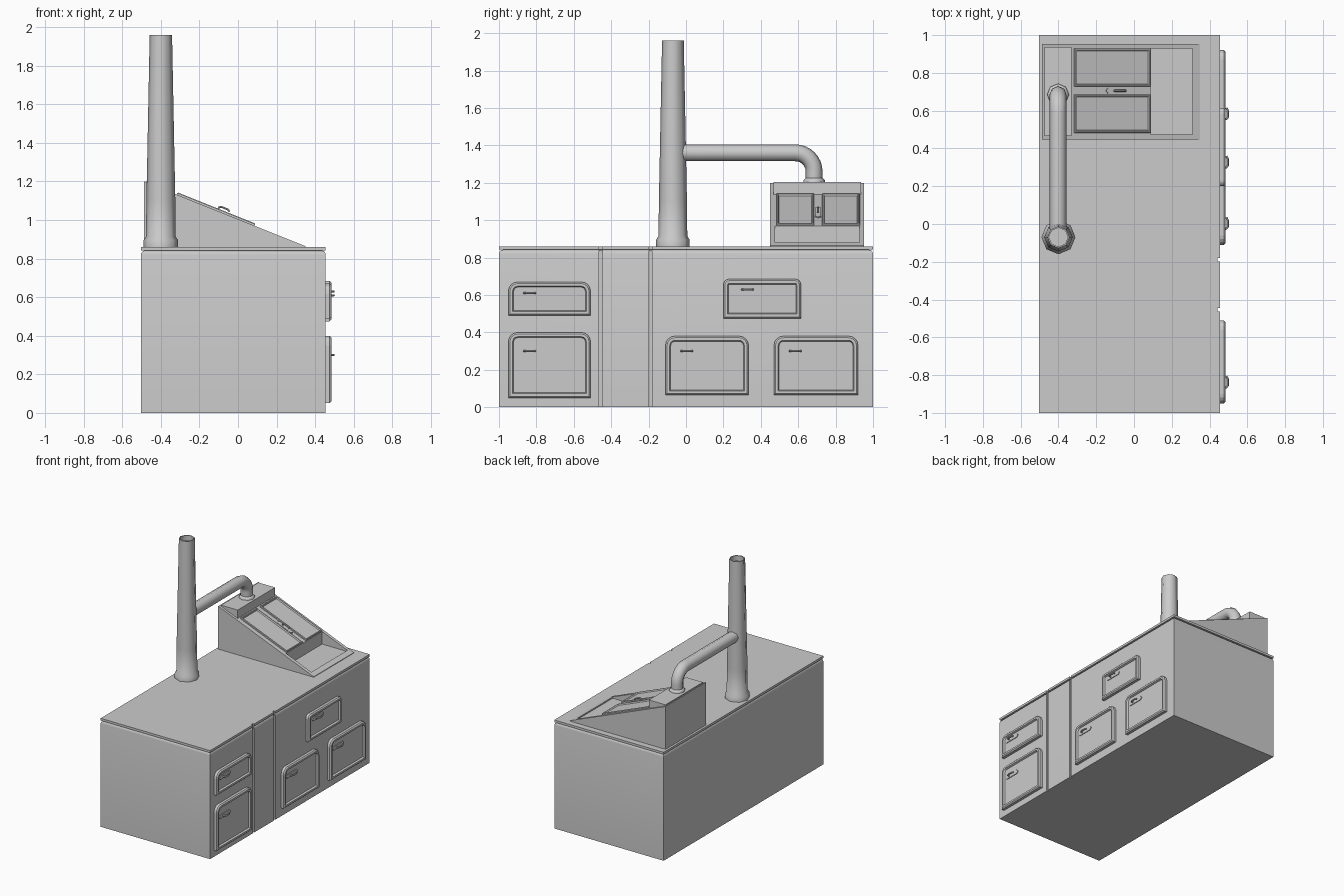
import bpy, bmesh, math
from mathutils import Matrix, Vector

if "Cube" in bpy.data.objects:
    bpy.data.objects.remove(bpy.data.objects["Cube"])

metal = bpy.data.materials.new("grey_metal")
metal.use_nodes = True
grey = (0.6, 0.6, 0.6, 1)
metal.diffuse_color = grey
metal.node_tree.nodes["Principled BSDF"].inputs["Base Color"].default_value = grey


def activate(ob):
    bpy.ops.object.select_all(action='DESELECT')
    ob.select_set(True)
    bpy.context.view_layer.objects.active = ob


def finish(name, bm, smooth=None):
    bmesh.ops.recalc_face_normals(bm, faces=bm.faces[:])
    me = bpy.data.meshes.new(name)
    bm.to_mesh(me)
    bm.free()
    ob = bpy.data.objects.new(name, me)
    bpy.context.collection.objects.link(ob)
    me.materials.append(metal)
    if smooth:
        activate(ob)
        bpy.ops.object.shade_smooth_by_angle(angle=math.radians(smooth))
    return ob


def add_box(bm, lo, hi):
    lo, hi = Vector(lo), Vector(hi)
    m = Matrix.Translation((lo + hi) / 2) @ Matrix.Diagonal((*(hi - lo), 1))
    return bmesh.ops.create_cube(bm, size=1, matrix=m)["verts"]


def box(name, lo, hi):
    bm = bmesh.new()
    add_box(bm, lo, hi)
    return finish(name, bm)


def prism(name, pts, y0, y1):
    """Extrude an xz profile along y."""
    bm = bmesh.new()
    face = bm.faces.new([bm.verts.new((x, y0, z)) for x, z in pts])
    ext = bmesh.ops.extrude_face_region(bm, geom=[face])["geom"]
    bmesh.ops.translate(bm, vec=(0, y1 - y0, 0),
                        verts=[v for v in ext if isinstance(v, bmesh.types.BMVert)])
    return finish(name, bm)


def cut(ob, cutter):
    mod = ob.modifiers.new("cut", 'BOOLEAN')
    mod.object = cutter
    mod.solver = 'EXACT'
    activate(ob)
    bpy.ops.object.modifier_apply(modifier="cut")


def lathe(name, profile, x, y, sides=8):
    """Spin a radius/height profile about a vertical axis."""
    bm = bmesh.new()
    rings = []
    for r, z in profile:
        rings.append([bm.verts.new((x + r * math.cos(2 * math.pi * i / sides),
                                    y + r * math.sin(2 * math.pi * i / sides), z))
                      for i in range(sides)])
    for a, b in zip(rings, rings[1:]):
        for i in range(sides):
            j = (i + 1) % sides
            bm.faces.new((a[i], a[j], b[j], b[i]))
    bm.faces.new(rings[0])
    bm.faces.new(rings[-1])
    return finish(name, bm, 50)


def tube(name, pts, radius, matrix=Matrix(), res=2):
    cu = bpy.data.curves.new(name, 'CURVE')
    cu.dimensions = '3D'
    cu.bevel_depth = radius
    cu.bevel_resolution = res
    cu.use_fill_caps = True
    sp = cu.splines.new('POLY')
    sp.points.add(len(pts) - 1)
    for p, co in zip(sp.points, pts):
        p.co = (*(matrix @ Vector(co)), 1)
    ob = bpy.data.objects.new(name, cu)
    bpy.context.collection.objects.link(ob)
    activate(ob)
    bpy.ops.object.convert(target='MESH')
    ob = bpy.context.object
    ob.data.materials.clear()
    ob.data.materials.append(metal)
    bpy.ops.object.shade_smooth_by_angle(angle=math.radians(50))
    return ob


def framed_panel(name, matrix, w, h, radius, depth, rim, recess):
    """Raised door with rounded top corners and a recessed centre."""
    pts = [(-w / 2, -h / 2), (w / 2, -h / 2)]
    if radius:
        for side in (0, 1):
            cx = (w / 2 - radius) * (1 - 2 * side)
            for k in range(5):
                a = math.pi / 2 * (side + k / 4)
                pts.append((cx + radius * math.cos(a), h / 2 - radius + radius * math.sin(a)))
    else:
        pts += [(w / 2, h / 2), (-w / 2, h / 2)]
    bm = bmesh.new()
    face = bm.faces.new([bm.verts.new((x, y, 0)) for x, y in pts])
    ext = bmesh.ops.extrude_face_region(bm, geom=[face])["geom"]
    top = next(f for f in ext if isinstance(f, bmesh.types.BMFace))
    bmesh.ops.translate(bm, vec=(0, 0, depth * 0.75), verts=top.verts[:])
    # chamfer, flat rim, sloped step to the centre
    for thick, dz in ((depth * 0.25, depth * 0.25), (rim, 0), (recess * 0.4, -recess)):
        bmesh.ops.inset_region(bm, faces=[top], thickness=thick, use_even_offset=True)
        bmesh.ops.translate(bm, vec=(0, 0, dz), verts=top.verts[:])
    bm.transform(matrix)
    return finish(name, bm)


def handle(name, matrix):
    """Pointed backplate with a bent lever."""
    bm = bmesh.new()
    half = [(0.072, 0), (0.06, 0.015), (-0.06, 0.015), (-0.072, 0),
            (-0.06, -0.015), (0.06, -0.015)]
    face = bm.faces.new([bm.verts.new((x, y, 0)) for x, y in half])
    ext = bmesh.ops.extrude_face_region(bm, geom=[face])["geom"]
    bmesh.ops.translate(bm, vec=(0, 0, 0.007),
                        verts=[v for v in ext if isinstance(v, bmesh.types.BMVert)])
    bm.transform(matrix)
    finish(name + "_plate", bm)
    tube(name + "_lever", [(-0.025, 0, 0), (-0.025, 0, 0.02), (-0.015, 0, 0.027),
                           (0.02, 0, 0.027), (0.035, 0, 0.02)], 0.006, matrix, 1)


# Body with softened top edge, and a thin worktop
bm = bmesh.new()
add_box(bm, (-0.504, -1, 0), (0.455, 1, 0.842))
top_edges = [e for e in bm.edges if all(v.co.z > 0.8 for v in e.verts)]
bmesh.ops.bevel(bm, geom=top_edges, offset=0.022, segments=3, profile=0.5, affect='EDGES')
body = finish("body", bm, 40)
worktop = box("worktop", (-0.504, -1, 0.842), (0.455, 1, 0.86))

# Two vertical grooves on the door side
bm = bmesh.new()
for y in (-0.455, -0.19):
    add_box(bm, (0.443, y - 0.009, -0.1), (0.6, y + 0.009, 1))
groove_cutter = finish("groove_cutter", bm)
for ob in (body, worktop):
    cut(ob, groove_cutter)
groove_cutter.hide_render = True
groove_cutter.hide_viewport = True

# Doors: name, y range, z range, corner radius, handle centre y and z
doors = [("upper_drawer", -0.95, -0.51, 0.49, 0.67, 0.05, -0.84, 0.61),
         ("lower_oven_door", -0.95, -0.51, 0.05, 0.40, 0.05, -0.84, 0.30),
         ("middle_oven_door", -0.11, 0.335, 0.065, 0.38, 0.05, 0.0, 0.30),
         ("end_oven_door", 0.47, 0.92, 0.065, 0.38, 0.05, 0.58, 0.30),
         ("fire_door", 0.20, 0.615, 0.475, 0.685, 0.03, 0.325, 0.63)]
side_axes = Matrix(((0, 0, 1, 0), (1, 0, 0, 0), (0, 1, 0, 0), (0, 0, 0, 1)))
for name, y0, y1, z0, z1, r, hy, hz in doors:
    place = Matrix.Translation((0.45, (y0 + y1) / 2, (z0 + z1) / 2)) @ side_axes
    framed_panel(name, place, y1 - y0, z1 - z0, r, 0.034, 0.014, 0.014)
    handle(name + "_handle", Matrix.Translation((0.469, hy, hz)) @ side_axes)

# Sloped hopper: open wedge shell
slope = 0.401


def slope_z(x):
    return 1.2 - slope * (x + 0.487)


hopper = prism("hopper_shell", [(-0.487, 0.855), (0.35, 0.855), (0.35, slope_z(0.35)),
                                (-0.487, 1.2)], 0.448, 0.952)
hopper_cutter = box("hopper_cutter", (-0.468, 0.475, 0.87), (0.31, 0.928, 1.4))
cut(hopper, hopper_cutter)
hopper_cutter.hide_render = True
hopper_cutter.hide_viewport = True

# Hopper lid block and flue box behind it
prism("hopper_lid", [(-0.34, 0.865), (0.088, 0.865), (0.088, slope_z(0.088)),
                     (-0.34, slope_z(-0.34))], 0.474, 0.929)
box("flue_box", (-0.475, 0.467, 0.865), (-0.33, 0.936, 1.204))

# Framed lid panels and their handle, laid on the slope
tilt = Matrix.Rotation(math.atan(slope), 4, 'Y')
for side, y in (("left", 0.828), ("right", 0.584)):
    place = Matrix.Translation((-0.117, y, slope_z(-0.117) - 0.002)) @ tilt
    framed_panel(side + "_lid_panel", place, 0.435, 0.202, 0, 0.014, 0.006, 0.01)
handle("lid_handle", Matrix.Translation((-0.083, 0.706, slope_z(-0.083))) @ tilt)

# Chimney with flared foot and recessed mouth
lathe("chimney", [(0.09, 0.855), (0.09, 0.895), (0.077, 0.915), (0.075, 1.1),
                  (0.058, 1.96), (0.05, 1.96), (0.05, 1.92)], -0.40, -0.07)

# Connecting pipe with an elbow, and its collar
bend = [(-0.402, 0.585 + 0.1 * math.sin(a), 1.26 + 0.1 * math.cos(a))
        for a in (math.pi / 2 * k / 8 for k in range(9))]
tube("flue_pipe", [(-0.402, -0.05, 1.36)] + bend + [(-0.402, 0.685, 1.195)], 0.045)
lathe("pipe_collar", [(0.058, 1.195), (0.058, 1.213), (0.046, 1.225)], -0.402, 0.685)
